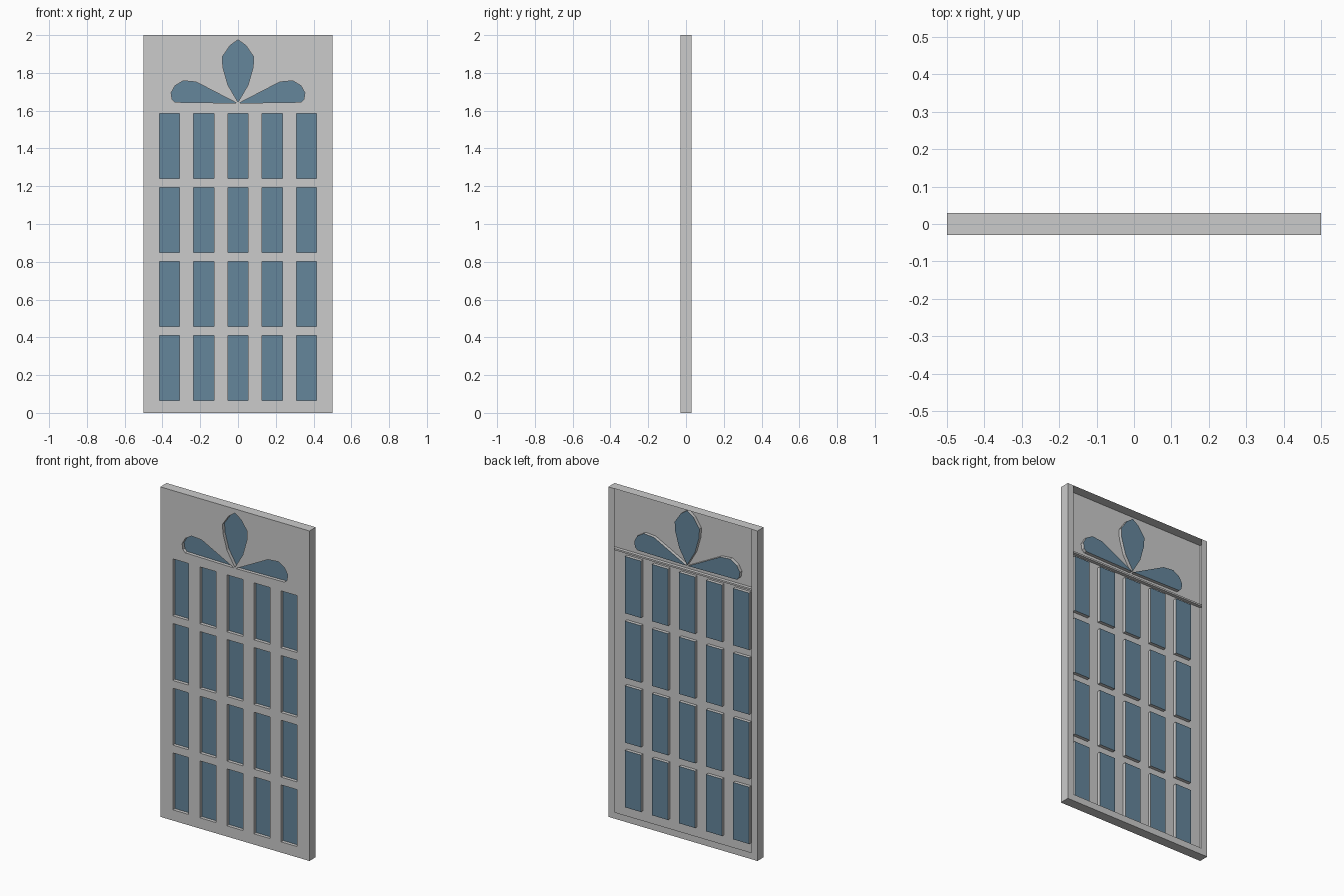
import bpy, bmesh

if "Cube" in bpy.data.objects:
    bpy.data.objects.remove(bpy.data.objects["Cube"])

FRONT, GLASS_Y, BACK = -0.03, -0.01, 0.03
W, H, LIP = 0.5, 2.0, 0.04

glass_mat = bpy.data.materials.new("blue_glass")
glass_mat.diffuse_color = (0.13, 0.24, 0.33, 1)
glass_mat.use_nodes = True
glass_mat.node_tree.nodes["Principled BSDF"].inputs["Base Color"].default_value = glass_mat.diffuse_color


def finish(bm, name, mat=None):
    mesh = bpy.data.meshes.new(name)
    bm.to_mesh(mesh)
    bm.free()
    if mat:
        mesh.materials.append(mat)
    obj = bpy.data.objects.new(name, mesh)
    bpy.context.collection.objects.link(obj)
    return obj


def ring(bm, pts, y):
    return [bm.verts.new((x, y, z)) for x, z in pts]


def rect(x0, x1, z0, z1):
    return [(x0, z0), (x1, z0), (x1, z1), (x0, z1)]


def mirror(pts):
    return [(-x, z) for x, z in reversed(pts)]


# Window outlines: 5 x 4 panes
panes = []
for col in range(5):
    for row in range(4):
        x, z = (col - 2) * 0.1815, 0.2375 + row * 0.392
        panes.append(rect(x - 0.0535, x + 0.0535, z - 0.1725, z + 0.1725))

# Petal outlines
half = [(0.053, 1.735), (0.08, 1.83), (0.083, 1.885), (0.042, 1.945)]
centre_petal = [(0, 1.645)] + half + [(0, 1.975)] + mirror(half)
side_petal = [(0.006, 1.64), (0.333, 1.645), (0.349, 1.66), (0.354, 1.695),
              (0.333, 1.732), (0.29, 1.758), (0.222, 1.752)]
petals = [centre_petal, side_petal, mirror(side_petal)]
openings = panes + petals

# Front sheet with openings
bm = bmesh.new()
edges = []
for pts in [rect(-W, W, 0, H)] + openings:
    vs = ring(bm, pts, FRONT)
    edges += [bm.edges.new((vs[i - 1], vs[i])) for i in range(len(vs))]
bmesh.ops.triangle_fill(bm, use_beauty=True, use_dissolve=False,
                        edges=edges, normal=(0, -1, 0))
bm.normal_update()
for f in bm.faces:
    if f.normal.y > 0:
        f.normal_flip()
finish(bm, "front_panel")

# Reveals running back from each opening to its glass
bm = bmesh.new()
for pts in openings:
    a, b = ring(bm, pts, FRONT), ring(bm, pts, GLASS_Y)
    for i in range(len(a)):
        bm.faces.new((a[i - 1], b[i - 1], b[i], a[i]))
finish(bm, "window_reveals")

# Glass sheets
for name, group in (("window_panes", panes), ("petal_panes", petals)):
    bm = bmesh.new()
    for pts in group:
        bm.faces.new(ring(bm, pts, GLASS_Y))
    finish(bm, name, glass_mat)

# Outer edge of the hollow door
bm = bmesh.new()
outline = rect(-W, W, 0, H)
a, b = ring(bm, outline, FRONT), ring(bm, outline, BACK)
for i in range(4):
    bm.faces.new((a[i - 1], a[i], b[i], b[i - 1]))
finish(bm, "outer_edge")

# Folded lip on the back: both sides and bottom, open at the top
bm = bmesh.new()
o = ring(bm, [(-W, H), (-W, 0), (W, 0), (W, H)], BACK)
n = ring(bm, [(-W + LIP, H), (-W + LIP, LIP), (W - LIP, LIP), (W - LIP, H)], BACK)
for i in range(3):
    bm.faces.new((o[i], n[i], n[i + 1], o[i + 1]))
finish(bm, "back_lip")

# Narrow rail on the back between petals and panes
bm = bmesh.new()
bmesh.ops.create_cube(bm, size=1)
for v in bm.verts:
    v.co = (v.co.x * 2 * W, -0.02 + v.co.y * 0.02, 1.61 + v.co.z * 0.01)
finish(bm, "back_rail")
